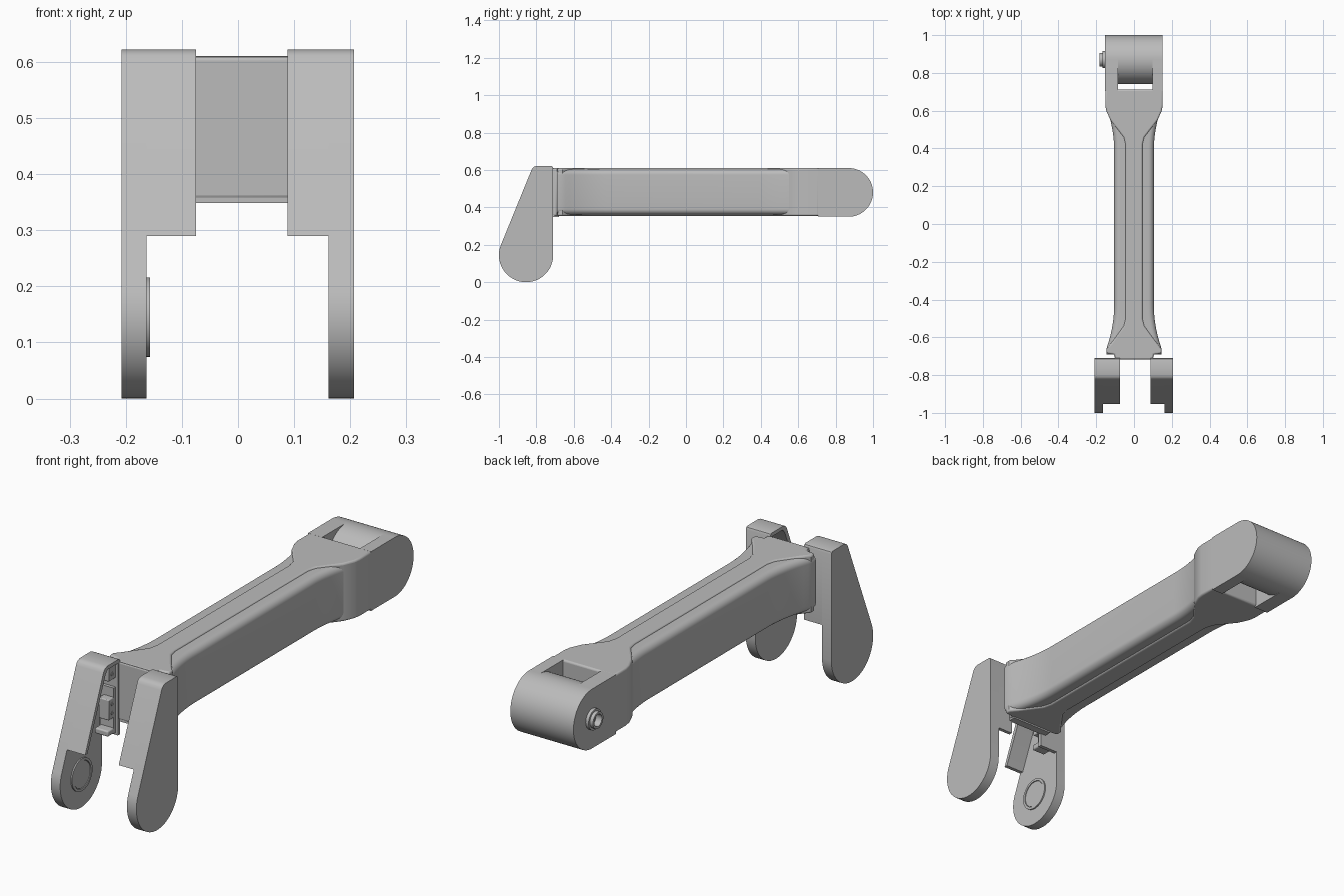
import bpy
import bmesh
from math import sin, cos, pi, atan2, acos, radians, hypot

if "Cube" in bpy.data.objects:
    bpy.data.objects.remove(bpy.data.objects["Cube"])

grey = bpy.data.materials.new("machined grey")
grey.use_nodes = True
grey.diffuse_color = (0.5, 0.5, 0.5, 1)
grey.node_tree.nodes["Principled BSDF"].inputs["Base Color"].default_value = (0.5, 0.5, 0.5, 1)


def finish(name, bm, bevel=0):
    """Turn a bmesh into a shaded object."""
    bmesh.ops.recalc_face_normals(bm, faces=bm.faces)
    mesh = bpy.data.meshes.new(name)
    bm.to_mesh(mesh)
    bm.free()
    obj = bpy.data.objects.new(name, mesh)
    bpy.context.collection.objects.link(obj)
    mesh.materials.append(grey)
    bpy.ops.object.select_all(action="DESELECT")
    bpy.context.view_layer.objects.active = obj
    obj.select_set(True)
    bpy.ops.object.shade_smooth_by_angle(angle=radians(32))
    if bevel:
        mod = obj.modifiers.new("soft edges", "BEVEL")
        mod.width, mod.segments, mod.limit_method = bevel, 3, "ANGLE"
        mod.angle_limit = radians(50)
    return obj


def loft(name, rings, bevel=0):
    """Skin equal-length rings of points and cap both ends."""
    bm = bmesh.new()
    loops = [[bm.verts.new(p) for p in ring] for ring in rings]
    n = len(loops[0])
    for a, b in zip(loops, loops[1:]):
        for i in range(n):
            j = (i + 1) % n
            bm.faces.new((a[i], a[j], b[j], b[i]))
    bm.faces.new(loops[0])
    bm.faces.new(loops[-1])
    return finish(name, bm, bevel)


def extrude_x(name, profile, x0, x1, bevel=0):
    """Extrude a (y, z) profile sideways."""
    return loft(name, [[(x, y, z) for y, z in profile] for x in (x0, x1)], bevel)


def box(name, x, y, z, bevel=0):
    return extrude_x(name, [(y[0], z[0]), (y[1], z[0]), (y[1], z[1]), (y[0], z[1])], *x, bevel)


def arc(cy, cz, r, a0, a1, n=24):
    return [(cy + r * cos(a0 + (a1 - a0) * i / n), cz + r * sin(a0 + (a1 - a0) * i / n))
            for i in range(n + 1)]


def tube(name, cy, cz, outer, inner, x0, x1):
    """Ring around the x axis."""
    bm = bmesh.new()
    n = 40
    rows = []
    for r, x in ((outer, x0), (outer, x1), (inner, x1), (inner, x0)):
        rows.append([bm.verts.new((x, cy + r * cos(2 * pi * i / n), cz + r * sin(2 * pi * i / n)))
                     for i in range(n)])
    for a, b in zip(rows, rows[1:] + rows[:1]):
        for i in range(n):
            j = (i + 1) % n
            bm.faces.new((a[i], a[j], b[j], b[i]))
    return finish(name, bm)


# Arm body: rounded section that flares toward both ends
LOW, HIGH = 0.355, 0.61
MID = (LOW + HIGH) / 2


def half_width(y):
    t = max(0, (abs(y + 0.02) - 0.41) / 0.22)
    return 0.105 + 0.038 * min(t, 1.05) ** 2


def section(y):
    w, h, r = half_width(y), (HIGH - LOW) / 2 - 0.006, 0.03
    pts = []
    for k, (sx, sz) in enumerate(((1, 1), (-1, 1), (-1, -1), (1, -1))):
        pts += arc(sx * (w - r), MID + sz * (h - r), r, k * pi / 2, (k + 1) * pi / 2, 8)
    return [(x, y, z) for x, z in pts]


stations = [-0.69 + 0.27 * i / 12 for i in range(13)] + [0.39 + 0.27 * i / 12 for i in range(13)]
loft("arm_body", [section(y) for y in stations])

# Raised spine on top and underneath, widening into the end flanges
half = [(0.1, -0.717), (0.105, -0.69), (0.145, -0.685), (0.145, -0.66), (0.12, -0.63),
        (0.055, -0.54), (0.045, -0.5), (0.045, 0.42), (0.055, 0.46), (0.125, 0.55),
        (0.147, 0.6), (0.152, 0.63), (0.152, 0.712)]
outline = half + [(-x, y) for x, y in reversed(half)]
loft("arm_spine", [[(x, y, z) for x, y in outline] for z in (LOW, HIGH)], 0.008)
box("arm_front_plate", (-0.1, 0.1), (-0.715, -0.68), (0.348, 0.609))

# Rear hinge: full barrel in the middle, cheeks at the sides
HY, HZ, HR = 0.87, 0.48, 0.13
extrude_x("hinge_barrel", arc(HY, HZ, HR, 0, 2 * pi, 64)[:-1], -0.09, 0.105)
cheek = arc(HY, HZ, HR, -pi / 2, pi / 2, 32) + [(0.705, HZ + HR), (0.705, HZ - HR)]
extrude_x("hinge_cheek_right", cheek, -0.154, -0.085)
extrude_x("hinge_cheek_left", cheek, 0.098, 0.152)
tube("hinge_shaft_collar", HY, HZ, 0.045, 0.028, -0.168, -0.15)
tube("hinge_shaft_tip", HY, HZ, 0.036, 0.026, -0.183, -0.15)

# Fork legs: teardrop profile with a straight back edge and sloping front
CY, CZ, CR = -0.855, 0.145, 0.145
BACK, TOP, STEP = -0.71, 0.622, 0.29
ty, tz = -0.826, 0.6
d = hypot(ty - CY, tz - CZ)
tangent = atan2(tz - CZ, ty - CY) + acos(CR / d)
sy, sz = CY + CR * cos(tangent), CZ + CR * sin(tangent)
crown = [(BACK, TOP - 0.012), (BACK - 0.004, TOP - 0.003), (BACK - 0.012, TOP),
         (-0.797, TOP), (-0.812, TOP - 0.004), (-0.82, TOP - 0.011), (ty, tz)]
leg = crown + arc(CY, CZ, CR, tangent, 2 * pi, 40)

# Open housing wall that follows the upper part of the leg
front_y = sy + (ty - sy) * (STEP - sz) / (tz - sz)
wall = 0.016
outer = [(BACK, STEP)] + crown + [(front_y, STEP)]
inner = [(front_y + wall, STEP), (ty + wall, tz - 0.01), (-0.797, TOP - wall),
         (BACK - wall, TOP - wall), (BACK - wall, STEP)]

for side, x_out, x_leg, x_in in (("right", -0.208, -0.163, -0.075), ("left", 0.207, 0.161, 0.088)):
    extrude_x("fork_leg_" + side, leg, x_out, x_leg)
    extrude_x("fork_housing_" + side, outer + inner, x_leg, x_in)

# Bearing disc on the inside of the right leg
tube("bearing_ring", CY, CZ, 0.071, 0.06, -0.165, -0.157)
extrude_x("bearing_disc", arc(CY, CZ, 0.058, 0, 2 * pi, 40)[:-1], -0.165, -0.159)

# Connector and bracket inside the right housing
box("connector_block", (-0.135, -0.085), (-0.775, -0.72), (0.37, 0.46), 0.004)
for z in (0.395, 0.435):
    tube("connector_socket", -0.75, z, 0.008, 0.004, -0.09, -0.083)
box("bracket_plate", (-0.15, -0.085), (-0.74, -0.724), (0.3, 0.5))
box("bracket_lip", (-0.15, -0.085), (-0.78, -0.724), (0.3, 0.325), 0.006)
box("upper_lug", (-0.163, -0.085), (-0.775, -0.72), (0.54, 0.61), 0.004)
tube("lug_hole_rim", -0.75, 0.565, 0.009, 0.005, -0.09, -0.083)
